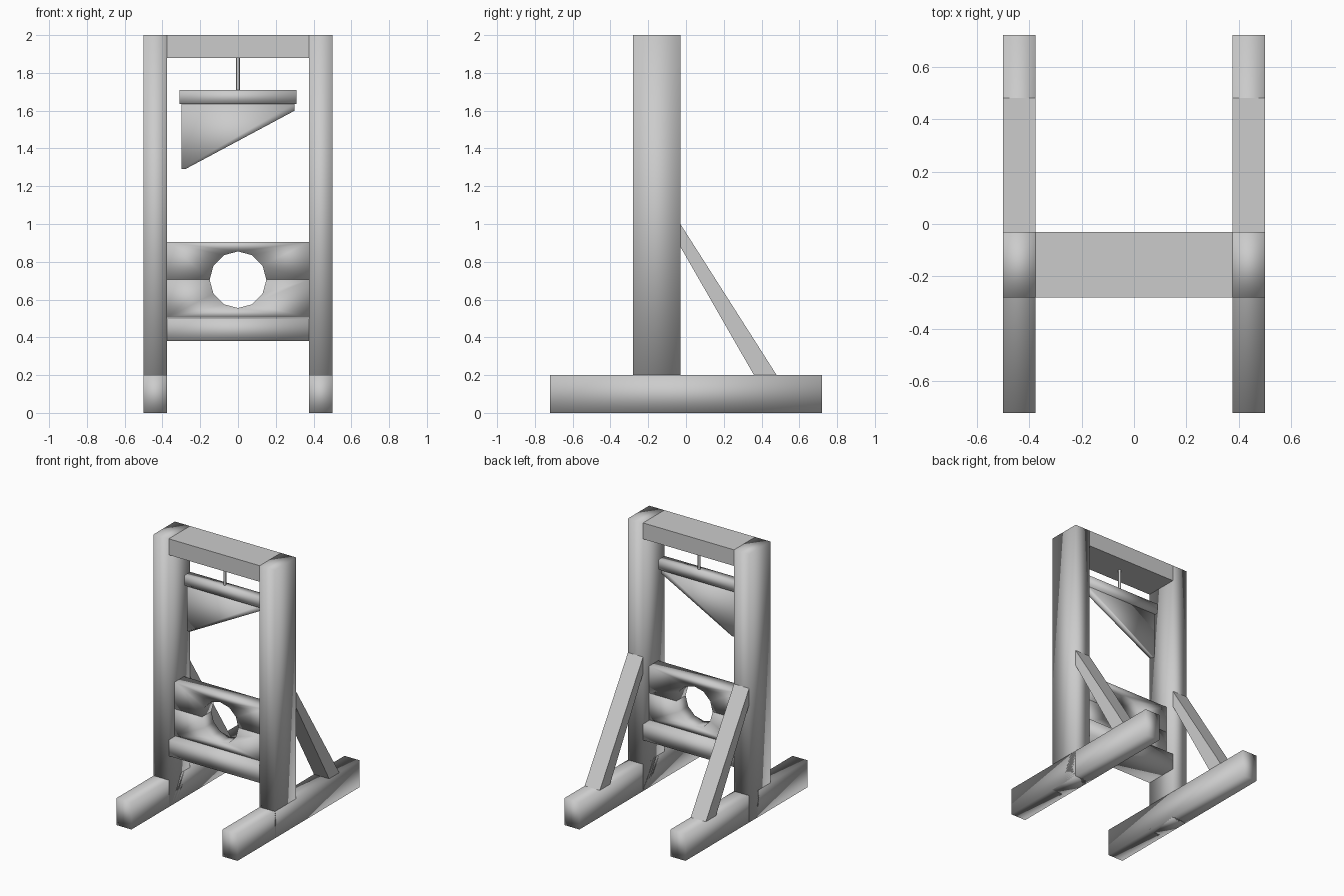
import bpy, bmesh
from math import cos, sin, pi

cube = bpy.data.objects.get("Cube")
if cube:
    bpy.data.objects.remove(cube, do_unlink=True)

grey = bpy.data.materials.new("plain grey")
grey.use_nodes = True
grey.diffuse_color = (0.6, 0.6, 0.6, 1)
grey.node_tree.nodes["Principled BSDF"].inputs["Base Color"].default_value = (0.6, 0.6, 0.6, 1)


def prism(name, profile, axis, start, end, smooth=True):
    """Extrude a 2D outline along x or y, from start to end."""
    bm = bmesh.new()
    place = {"x": lambda a, b: (start, a, b), "y": lambda a, b: (a, start, b)}[axis]
    face = bm.faces.new([bm.verts.new(place(a, b)) for a, b in profile])
    side = bmesh.ops.extrude_face_region(bm, geom=[face])["geom"]
    shift = (end - start, 0, 0) if axis == "x" else (0, end - start, 0)
    bmesh.ops.translate(bm, vec=shift, verts=[v for v in side if isinstance(v, bmesh.types.BMVert)])
    bmesh.ops.recalc_face_normals(bm, faces=bm.faces)
    for f in bm.faces:
        f.smooth = smooth
    mesh = bpy.data.meshes.new(name)
    bm.to_mesh(mesh)
    bm.free()
    mesh.materials.append(grey)
    obj = bpy.data.objects.new(name, mesh)
    bpy.context.collection.objects.link(obj)
    return obj


def box(name, x, y, z, smooth=True):
    outline = [(x[0], z[0]), (x[1], z[0]), (x[1], z[1]), (x[0], z[1])]
    return prism(name, outline, "y", y[0], y[1], smooth)


INNER, OUTER = 0.375, 0.5
DEPTH = (-0.28, -0.03)

# Feet, posts and sloping braces on both sides
for label, s in (("left", 1), ("right", -1)):
    span = sorted((s * INNER, s * OUTER))
    box(label + "_foot", span, (-0.72, 0.72), (0, 0.2))
    box(label + "_post", span, DEPTH, (0, 2))
    prism(label + "_brace", [(-0.03, 1), (-0.03, 0.88), (0.36, 0.2), (0.48, 0.2)],
          "x", span[0], span[1], smooth=False)

# Cross beams
box("top_beam", (-INNER, INNER), DEPTH, (1.88, 2), smooth=False)
box("lower_beam", (-INNER, INNER), DEPTH, (0.38, 0.5))

# Neck boards, each with half of the round opening
MIDDLE, RADIUS, STEPS = 0.705, 0.15, 6
for label, s in (("upper", 1), ("lower", -1)):
    arc = [(RADIUS * cos(pi * i / STEPS), MIDDLE + s * RADIUS * sin(pi * i / STEPS))
           for i in range(STEPS + 1)]
    edge = MIDDLE + s * 0.2
    outline = arc + [(-INNER, MIDDLE), (-INNER, edge), (INNER, edge), (INNER, MIDDLE)]
    prism(label + "_neck_board", outline, "y", -0.21, -0.1)

# Blade, its weight bar and the hanging rod
prism("blade", [(-0.3, 1.64), (-0.3, 1.29), (-0.28, 1.29), (0.3, 1.6), (0.3, 1.64)],
      "y", -0.17, -0.14)
box("weight_bar", (-0.31, 0.31), (-0.19, -0.12), (1.635, 1.71))
rod = [(0.01 * cos(pi * i / 4), -0.155 + 0.01 * sin(pi * i / 4)) for i in range(8)]
bm = bmesh.new()
bmesh.ops.create_cone(bm, cap_ends=True, segments=8, radius1=0.01, radius2=0.01, depth=0.18)
bmesh.ops.translate(bm, vec=(0, -0.155, 1.795), verts=bm.verts)
for f in bm.faces:
    f.smooth = len(f.verts) == 4
mesh = bpy.data.meshes.new("hanging_rod")
bm.to_mesh(mesh)
bm.free()
mesh.materials.append(grey)
bpy.context.collection.objects.link(bpy.data.objects.new("hanging_rod", mesh))
